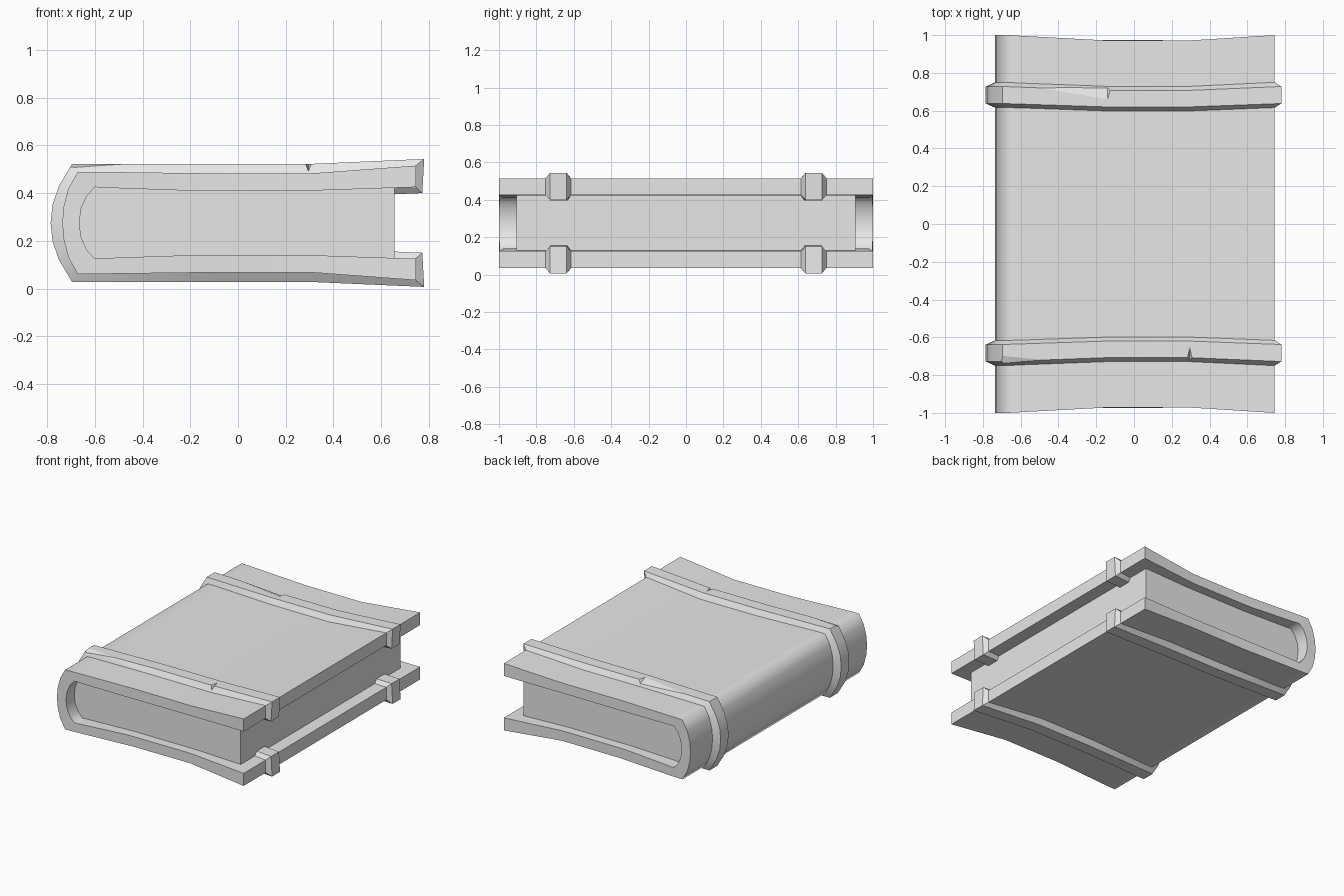
import bpy, bmesh, math

if "Cube" in bpy.data.objects:
    bpy.data.objects.remove(bpy.data.objects["Cube"])

GREY = (0.8, 0.8, 0.8, 1)
grey = bpy.data.materials.new("plain grey")
grey.use_nodes = True
grey.diffuse_color = GREY
grey.node_tree.nodes["Principled BSDF"].inputs["Base Color"].default_value = GREY

MID_Z = 0.275  # the book is symmetric above and below this height


def bow(x):
    """Pull the top and bottom edges of the book inward along its middle."""
    ramp = min((x + 0.67) / 0.52, (0.745 - x) / 0.445, 1)
    return 1 - 0.028 * max(ramp, 0)


def finish(name, bm, angle):
    bmesh.ops.recalc_face_normals(bm, faces=bm.faces)
    mesh = bpy.data.meshes.new(name)
    bm.to_mesh(mesh)
    bm.free()
    mesh.materials.append(grey)
    obj = bpy.data.objects.new(name, mesh)
    bpy.context.collection.objects.link(obj)
    bpy.ops.object.select_all(action='DESELECT')
    obj.select_set(True)
    bpy.context.view_layer.objects.active = obj
    if angle:
        bpy.ops.object.shade_smooth_by_angle(angle=math.radians(angle))
    return obj


def loft(name, rings, angle):
    """Skin a row of closed rings and cap both ends."""
    bm = bmesh.new()
    rows = [[bm.verts.new(p) for p in ring] for ring in rings]
    for a, b in zip(rows, rows[1:]):
        for i in range(len(a)):
            j = (i + 1) % len(a)
            bm.faces.new((a[i], a[j], b[j], b[i]))
    bm.faces.new(rows[0])
    bm.faces.new(rows[-1])
    return finish(name, bm, angle)


def mirrored(half):
    """Continue a run of (outer x, z, inner x, z) round the spine to the underside."""
    flip = [(a, 2 * MID_Z - b, c, 2 * MID_Z - d) for a, b, c, d in half[-2::-1]]
    return half + flip


def wrap(name, half, centre, outer_w, inner_w, angle):
    """Sweep a four-sided section along the wrapped path."""
    rings = []
    for ox, oz, ix, iz in mirrored(half):
        rings.append([(ox, (centre - outer_w) * bow(ox), oz),
                      (ox, (centre + outer_w) * bow(ox), oz),
                      (ix, (centre + inner_w) * bow(ix), iz),
                      (ix, (centre - inner_w) * bow(ix), iz)])
    return loft(name, rings, angle)


def chip(obj, corners):
    """Knock a four-cornered flake out of an object."""
    bm = bmesh.new()
    for p in corners:
        bm.verts.new(p)
    bmesh.ops.convex_hull(bm, input=bm.verts)
    cutter = finish("chip_cutter", bm, 0)
    cutter.hide_render = True
    mod = obj.modifiers.new("chip", 'BOOLEAN')
    mod.operation = 'DIFFERENCE'
    mod.solver = 'EXACT'
    mod.object = cutter
    bpy.context.view_layer.objects.active = obj
    # Cut before any smoothing modifier
    bpy.ops.object.modifier_move_to_index(modifier=mod.name, index=0)
    bpy.ops.object.modifier_apply(modifier=mod.name)
    bpy.data.objects.remove(cutter)


# Cover: two boards joined by a rounded spine
cover_half = [
    (0.745, 0.515, 0.745, 0.425), (0.3, 0.482, 0.3, 0.41),
    (-0.15, 0.483, -0.2, 0.41), (-0.61, 0.489, -0.55, 0.422),
    (-0.672, 0.488, -0.6, 0.425), (-0.71, 0.42, -0.635, 0.385),
    (-0.73, 0.345, -0.657, 0.335), (-0.736, MID_Z, -0.665, MID_Z),
]
wrap("cover", cover_half, 0, 1, 1, 65)

# Page block: fills the inside of the cover, sunk a little into it
PAGE_EDGE, PAGE_END = 0.655, 0.905
outline = [(max(-0.67, ix - 0.005) if ix < 0 else min(ix, PAGE_EDGE),
            iz + (0.004 if iz > MID_Z else -0.004 if iz < MID_Z else 0))
           for _, _, ix, iz in mirrored(cover_half)]
loft("page_block", [[(x, y, z) for x, z in outline] for y in (-PAGE_END, PAGE_END)], 30)

# Raised bands that wrap the cover and hook round its fore edges
band_half = [
    (0.655, 0.395, 0.655, 0.425), (0.772, 0.4, 0.745, 0.424),
    (0.78, 0.543, 0.745, 0.515), (0.3, 0.522, 0.3, 0.482),
    (-0.15, 0.522, -0.15, 0.483), (-0.695, 0.522, -0.672, 0.488),
    (-0.75, 0.43, -0.71, 0.42), (-0.777, 0.352, -0.73, 0.345),
    (-0.785, MID_Z, -0.735, MID_Z),
]
front_band = wrap("front_band", band_half, -0.683, 0.045, 0.067, 35)
back_band = wrap("back_band", band_half, 0.683, 0.045, 0.067, 35)

# Worn chips in the upper edges of the bands
chip(front_band, [(0.295, -0.65, 0.524), (0.25, -0.77, 0.56),
                  (0.34, -0.77, 0.56), (0.295, -0.75, 0.48)])
chip(front_band, [(-0.33, -0.725, 0.525), (-0.72, -0.675, 0.53),
                  (-0.72, -0.78, 0.49), (-0.72, -0.78, 0.56)])
chip(back_band, [(-0.6, 0.73, 0.525), (-0.14, 0.655, 0.524),
                 (-0.14, 0.77, 0.48), (-0.08, 0.77, 0.56)])
